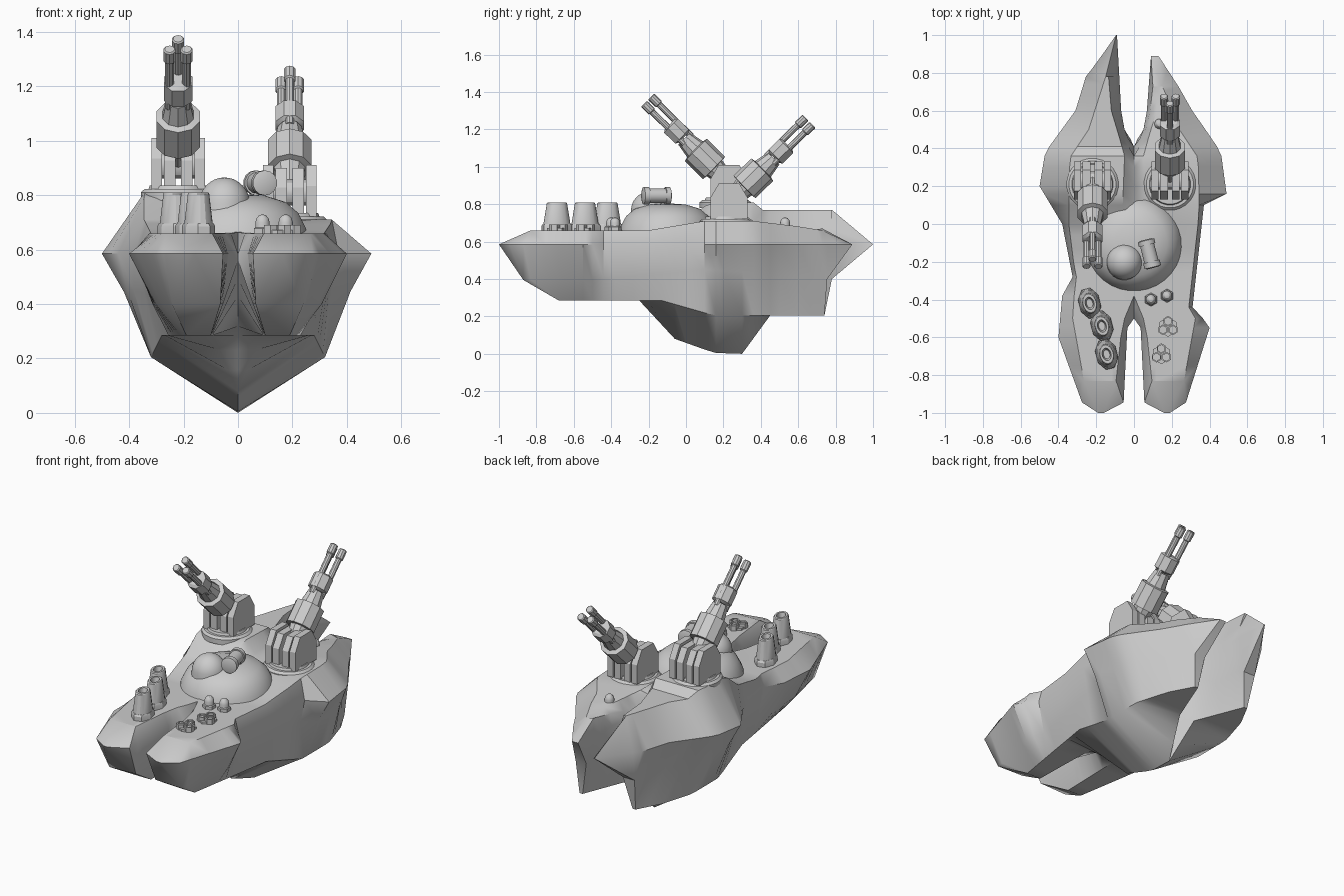
import bpy, bmesh, math
from mathutils import Matrix, Vector

if "Cube" in bpy.data.objects:
    bpy.data.objects.remove(bpy.data.objects["Cube"])

grey = bpy.data.materials.new("hull_grey")
grey.diffuse_color = (0.6, 0.6, 0.6, 1)
grey.use_nodes = True
grey.node_tree.nodes["Principled BSDF"].inputs["Base Color"].default_value = grey.diffuse_color


def finish(name, bm, angle=30):
    bmesh.ops.remove_doubles(bm, verts=bm.verts, dist=0.0005)
    bmesh.ops.recalc_face_normals(bm, faces=bm.faces)
    me = bpy.data.meshes.new(name)
    bm.to_mesh(me)
    bm.free()
    me.materials.append(grey)
    ob = bpy.data.objects.new(name, me)
    bpy.context.collection.objects.link(ob)
    bpy.ops.object.select_all(action='DESELECT')
    ob.select_set(True)
    bpy.context.view_layer.objects.active = ob
    bpy.ops.object.shade_smooth_by_angle(angle=math.radians(angle))
    return ob


def lathe(name, profile, sides, mat):
    """Revolve (radius, height) points around local z, closing both ends."""
    bm = bmesh.new()
    rings = []
    for r, z in profile:
        rings.append([bm.verts.new(mat @ Vector((r * math.cos(a), r * math.sin(a), z)))
                      for a in [2 * math.pi * (i + 0.5) / sides for i in range(sides)]])
    for lo, hi in zip(rings, rings[1:]):
        for i in range(sides):
            j = (i + 1) % sides
            bm.faces.new((lo[i], lo[j], hi[j], hi[i]))
    bm.faces.new(rings[0])
    bm.faces.new(rings[-1])
    return finish(name, bm)


def prism(name, outline, x0, x1, mat):
    """Extrude a (y, z) outline along x."""
    bm = bmesh.new()
    a = [bm.verts.new(mat @ Vector((x0, y, z))) for y, z in outline]
    b = [bm.verts.new(mat @ Vector((x1, y, z))) for y, z in outline]
    bm.faces.new(a)
    bm.faces.new(b)
    for i in range(len(a)):
        j = (i + 1) % len(a)
        bm.faces.new((a[i], a[j], b[j], b[i]))
    return finish(name, bm)


def at(points, y):
    if y <= points[0][0]:
        return points[0][1]
    for (y0, v0), (y1, v1) in zip(points, points[1:]):
        if y <= y1:
            return v0 + (v1 - v0) * (y - y0) / (y1 - y0)
    return points[-1][1]


def move(x, y, z):
    return Matrix.Translation((x, y, z))


# Hull rails: value along the length, shared by both sides
RIM = 0.585
RIM_IN = [(-1, .16), (-.945, .055), (-.55, .035), (-.5, 0), (.41, 0), (.47, .045),
          (.6, .068), (.82, .08), (1, .09)]
DECK_IN = [(-.83, .095), (-.6, .07), (-.5, .05), (-.38, 0), (.36, 0), (.45, .05),
           (.6, .085), (.78, .1)]
DECK_IN_Z = [(-.44, .66), (-.1, .68), (.1, .74), (.3, .75), (.36, .7), (.41, .62),
             (.6, .65), (.78, .67)]
RIDGE_IN = [(-.83, .12), (-.44, .1), (.1, .06), (.36, .05), (.45, .075), (.6, .12), (.78, .135)]
DECK_OUT = [(-.83, .265), (-.5, .325), (-.28, .31), (0, .345), (.1, .345), (.35, .34),
            (.5, .24), (.78, .15)]
BOT_OUT = [(-.68, .19), (-.44, .23), (-.13, .28), (.15, .32), (.4, .32), (.6, .26), (.74, .185)]
BOT_IN = [(-.68, .1), (-.25, .09), (-.06, 0), (.3, 0), (.45, .05), (.74, .165)]
BOT_Z = [(-.68, .285), (-.13, .285), (.15, .205), (.74, .205)]
KEEL_Z = [(-.25, .285), (-.06, .08), (.15, .005), (.3, 0), (.45, .205)]
MID_Z = [(-.87, .395), (-.4, .4), (.1, .45), (.6, .42), (.78, .4)]
BULGE = [(-.87, .45), (-.3, .55), (.4, .55), (.78, .3)]
# Valley between the prongs, rising from the keel to the rim notches
VALLEY_X = [(-.87, .065), (-.55, .055), (-.5, 0), (.42, 0), (.5, .05), (.78, .13)]
VALLEY_Z = [(-.55, .4), (-.5, .56), (-.25, .285), (-.06, .08), (.15, .005), (.3, 0),
            (.41, .32), (.5, .4), (.78, .4)]
# Rails that differ between the sides
RIM_OUT = {-1: [(-1, .19), (-.945, .275), (-.6, .4), (-.38, .38), (-.28, .325), (0, .38),
                (.2, .5), (.38, .47), (.6, .31), (.78, .255), (.85, .2), (1, .095)],
           1: [(-1, .19), (-.945, .275), (-.55, .4), (-.5, .365), (-.44, .31), (.1, .37),
               (.16, .49), (.38, .46), (.6, .31), (.78, .235), (1, .13)]}
DECK_Z = {-1: [(-.2, .66), (0, .71), (.1, .79), (.16, .81), (.36, .81), (.41, .77), (.78, .77)],
          1: [(-.2, .66), (.1, .71), (.36, .71), (.78, .66)]}
STATIONS = [-1, -.945, -.87, -.83, -.75, -.68, -.6, -.55, -.5, -.44, -.38, -.28, -.25,
            -.2, -.13, -.06, 0, .1, .16, .2, .3, .36, .41, .45, .5, .6, .68, .74, .78, .82, .9, 1]


def section(s, y):
    def clamp(lo, hi):
        return max(lo, min(hi, y))

    def aft(v):  # the right stern prong is shorter
        return v if s < 0 or v < .59 else .59 + (v - .59) * .73
    yd, ym, yb = clamp(-.83, .78), clamp(-.87, .78), clamp(-.68, .74)
    out, inn = at(RIM_OUT[s], y), at(RIM_IN, y)
    deck = min(at(DECK_OUT, yd), at(RIM_OUT[s], yd) - .02)
    bo = at(BOT_OUT, yb)
    mo = bo + (at(RIM_OUT[s], ym) - bo) * at(BULGE, ym)
    my = ym if s < 0 else min(ym, .755)
    zb, zd = at(BOT_Z, yb), at(DECK_Z[s], yd)
    pts = [(inn, aft(y), RIM), (at(DECK_IN, yd), aft(yd), at(DECK_IN_Z, yd)),
           (at(RIDGE_IN, yd), aft(yd), zd), (deck, aft(yd), zd), (out, aft(y), RIM),
           (mo, my, at(MID_Z, ym)), (bo, yb, zb), (at(BOT_IN, yb), yb, min(zb, at(KEEL_Z, yb))),
           (at(VALLEY_X, ym), my, at(VALLEY_Z, ym))]
    return [(s * x, yy, z) for x, yy, z in pts]


# Hull: two lofted halves welded on the centre line
bm = bmesh.new()
for s in (-1, 1):
    loops = [[bm.verts.new(p) for p in section(s, y)] for y in STATIONS]
    for a, b in zip(loops, loops[1:]):
        for i in range(9):
            j = (i + 1) % 9
            bm.faces.new((a[i], a[j], b[j], b[i]))
    for e in (loops[0], loops[-1]):
        for quad in ((1, 2, 3), (0, 1, 3, 4), (0, 4, 5, 8), (8, 5, 6, 7)):
            bm.faces.new([e[k] for k in quad])
bmesh.ops.delete(bm, geom=[f for f in bm.faces if all(abs(v.co.x) < 1e-4 for v in f.verts)],
                 context='FACES')
bmesh.ops.dissolve_degenerate(bm, edges=bm.edges, dist=0.0005)
finish("hull", bm, 38)

# Central dome, its bump and the sight drum
lathe("dome", [(.26, .64), (.25, .68), (.222, .735), (.175, .775), (.1, .798), (0, .805)], 32,
      move(0, -.1, 0))
lathe("dome_bump", [(.1, -.04)] + [(.095 * math.cos(a), .1 * math.sin(a))
      for a in [math.pi / 16 * k for k in range(9)]], 24, move(-.05, -.2, .765))
lathe("sight_drum", [(.03, -.08), (.046, -.075), (.046, -.05), (.039, -.05), (.039, .04),
                     (.046, .04), (.046, .07), (.03, .075)], 14,
      move(.082, -.16, .845) @ Matrix.Rotation(.25, 4, 'Z') @ Matrix.Rotation(math.pi / 2, 4, 'X'))


def turret(side, x, z, yaw, pitch, shift, stretch):
    # Round base and four yoke plates
    lathe(side + "_turret_base", [(.138, -.03), (.138, 0), (.125, .012), (.11, .012),
                                  (.105, .025)], 24, move(x, .21, z))
    for lo, hi, h in ((-.098, -.06, .19), (-.052, -.01, .18), (.01, .052, .18), (.06, .098, .19)):
        prism(side + "_yoke_plate", [(-.1, 0), (.1, 0), (.1, h * .6), (.055, h), (-.055, h),
                                     (-.1, h * .6)], lo, hi, move(x, .23, z + .01))
    pivot = move(x, .23 + shift, z + .11)
    lathe(side + "_trunnion", [(.05, -.09), (.05, .09)], 12,
          move(x, .23, z + .1) @ Matrix.Rotation(math.pi / 2, 4, 'Y'))
    # Gun body, collar and three barrels along the raised axis
    aim = pivot @ Matrix.Rotation(yaw, 4, 'Z') @ Matrix.Rotation(-pitch, 4, 'X')
    aim = aim @ Matrix.Scale(stretch, 4, (0, 0, 1))
    lathe(side + "_gun_body", [(.04, .0), (.06, .1), (.084, .102), (.084, .235), (.06, .24),
                               (.045, .32)], 10, aim)
    lathe(side + "_gun_collar", [(.04, .325), (.057, .335), (.057, .415), (.04, .425)], 8, aim)
    for k in range(3):
        a = -math.pi / 2 + k * 2 * math.pi / 3
        lathe(side + "_barrel", [(.017, .3), (.017, .535), (.023, .54), (.023, .59), (.018, .595)],
              10, aim @ move(.036 * math.cos(a), .036 * math.sin(a), 0))


turret("left", -.22, .81, math.pi, math.radians(45.5), -.005, 1.03)
turret("right", .19, .71, 0, math.radians(45.5), .01, 1.0)

# Launch cones on the left bow, narrower across than along
for x, y in ((-.235, -.42), (-.17, -.54), (-.145, -.69)):
    spot = move(x, y, 0) @ Matrix.Rotation(.25, 4, 'Z') @ Matrix.Scale(.7, 4, (1, 0, 0))
    lathe("cone_base", [(.085, .64), (.085, .685), (.078, .695)], 8, spot)
    lathe("launch_cone", [(.074, .69), (.055, .805), (.05, .81), (.034, .81), (.024, .77)], 16, spot)

# Hexagonal tube clusters on the right bow
for x, y in ((.18, -.545), (.145, -.69)):
    lathe("cluster_base", [(.052, .64), (.052, .672)], 6, move(x, y, 0))
    for k in range(3):
        a = math.pi / 2 + k * 2 * math.pi / 3
        lathe("cluster_tube", [(.028, .65), (.028, .69), (.02, .69), (.02, .68)], 6,
              move(x + .03 * math.cos(a), y + .03 * math.sin(a), 0))

# Small sensor domes
for x, y, z in ((.09, -.4, .66), (.175, -.38, .66), (.135, .53, .66)):
    lathe("sensor_base", [(.036, -.02), (.036, .018), (.03, .022)], 6, move(x, y, z))
    lathe("sensor_dome", [(.027, 0), (.027, .04), (.023, .055), (.013, .066), (0, .07)], 14,
          move(x, y, z))
